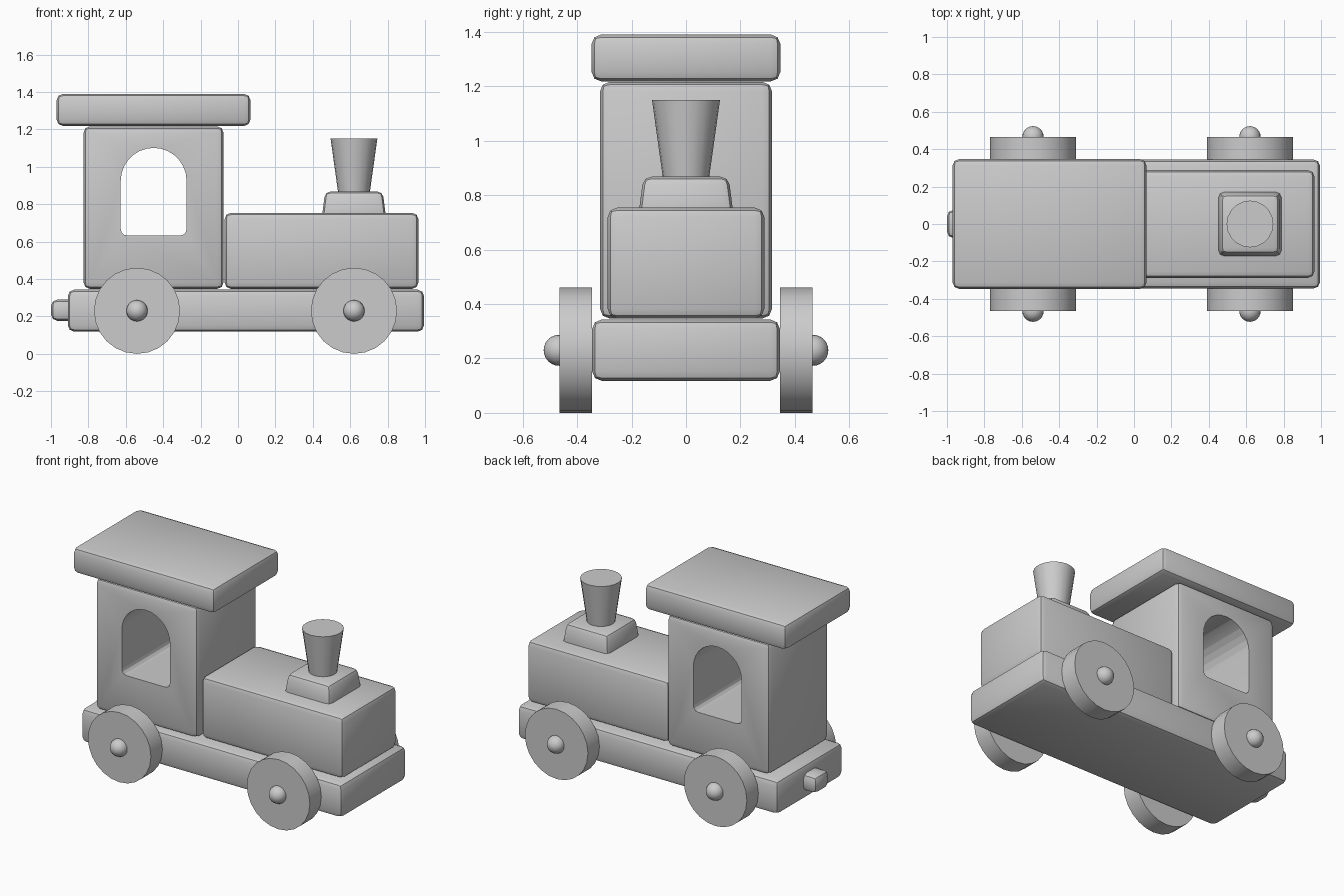
import bpy, bmesh
from math import pi, cos, sin, radians
from mathutils import Matrix, Vector

if "Cube" in bpy.data.objects:
    bpy.data.objects.remove(bpy.data.objects["Cube"])


def finish(bm, name):
    bmesh.ops.recalc_face_normals(bm, faces=bm.faces)
    mesh = bpy.data.meshes.new(name)
    bm.to_mesh(mesh)
    bm.free()
    ob = bpy.data.objects.new(name, mesh)
    bpy.context.collection.objects.link(ob)
    return ob


def smooth(ob):
    bpy.ops.object.select_all(action='DESELECT')
    ob.select_set(True)
    bpy.context.view_layer.objects.active = ob
    bpy.ops.object.shade_smooth_by_angle(angle=radians(30))


def block(name, x, y, z, bevel=0.035, taper=1.0):
    """Rounded wooden block from (min, max) ranges; y is the half width."""
    bm = bmesh.new()
    bmesh.ops.create_cube(bm, size=1)
    for v in bm.verts:
        t = taper if v.co.z > 0 else 1.0
        v.co = Vector(((x[0] + x[1]) / 2 + v.co.x * t * (x[1] - x[0]),
                       v.co.y * t * 2 * y,
                       z[0] if v.co.z < 0 else z[1]))
    bmesh.ops.bevel(bm, geom=bm.edges[:], offset=bevel, segments=2,
                    profile=0.5, affect='EDGES')
    ob = finish(bm, name)
    smooth(ob)
    return ob


def cone(name, loc, r1, r2, depth, rot=Matrix(), sides=20):
    bm = bmesh.new()
    bmesh.ops.create_cone(bm, cap_ends=True, segments=sides, radius1=r1, radius2=r2,
                          depth=depth, matrix=Matrix.Translation(loc) @ rot)
    smooth(finish(bm, name))


# Body blocks
block("chassis", (-0.91, 0.995), 0.345, (0.118, 0.343))
block("boiler", (-0.072, 0.965), 0.288, (0.347, 0.754))
block("roof", (-0.97, 0.067), 0.347, (1.218, 1.39))
block("chimney_base", (0.445, 0.795), 0.178, (0.70, 0.868), 0.03, 0.88)
block("rear_hitch", (-1.0, -0.85), 0.075, (0.176, 0.29), 0.035)
cab = block("cab", (-0.826, -0.077), 0.316, (0.347, 1.216))

# Arched window cut through the cab, with rounded lower corners
cx, hw, sill, spring, r = -0.451, 0.176, 0.632, 0.925, 0.035
outline = [(cx + hw * cos(a * pi / 14), spring + hw * sin(a * pi / 14)) for a in range(15)]
for corner, start in ((cx - hw + r, pi), (cx + hw - r, 1.5 * pi)):
    for i in range(4):
        a = start + i * pi / 6
        outline.append((corner + r * cos(a), sill + r + r * sin(a)))
bm = bmesh.new()
face = bm.faces.new([bm.verts.new((x, -0.5, z)) for x, z in outline])
ext = bmesh.ops.extrude_face_region(bm, geom=[face])
bmesh.ops.translate(bm, vec=(0, 1, 0),
                    verts=[g for g in ext["geom"] if isinstance(g, bmesh.types.BMVert)])
cutter = finish(bm, "window_cutter")
cutter.hide_render = True
mod = cab.modifiers.new("window", 'BOOLEAN')
mod.operation, mod.object, mod.solver = 'DIFFERENCE', cutter, 'EXACT'
bpy.ops.object.select_all(action='DESELECT')
cab.select_set(True)
bpy.context.view_layer.objects.active = cab
bpy.ops.object.modifier_apply(modifier=mod.name)
bpy.data.objects.remove(cutter)
smooth(cab)

# Flared chimney
cone("chimney", (0.62, 0, 1.0), 0.083, 0.125, 0.30)

# Wheels with round axle caps
for x, end in ((-0.54, "rear"), (0.62, "front")):
    for s, side in ((-1, "right"), (1, "left")):
        cone(f"{end}_{side}_wheel", (x, s * 0.405, 0.23), 0.23, 0.23, 0.12,
             Matrix.Rotation(pi / 2, 4, 'X'), 24)
        bm = bmesh.new()
        bmesh.ops.create_uvsphere(bm, u_segments=20, v_segments=12, radius=0.057,
                                  matrix=Matrix.Translation((x, s * 0.466, 0.23))
                                  @ Matrix.Rotation(pi / 2, 4, 'X'))
        smooth(finish(bm, f"{end}_{side}_axle_cap"))
